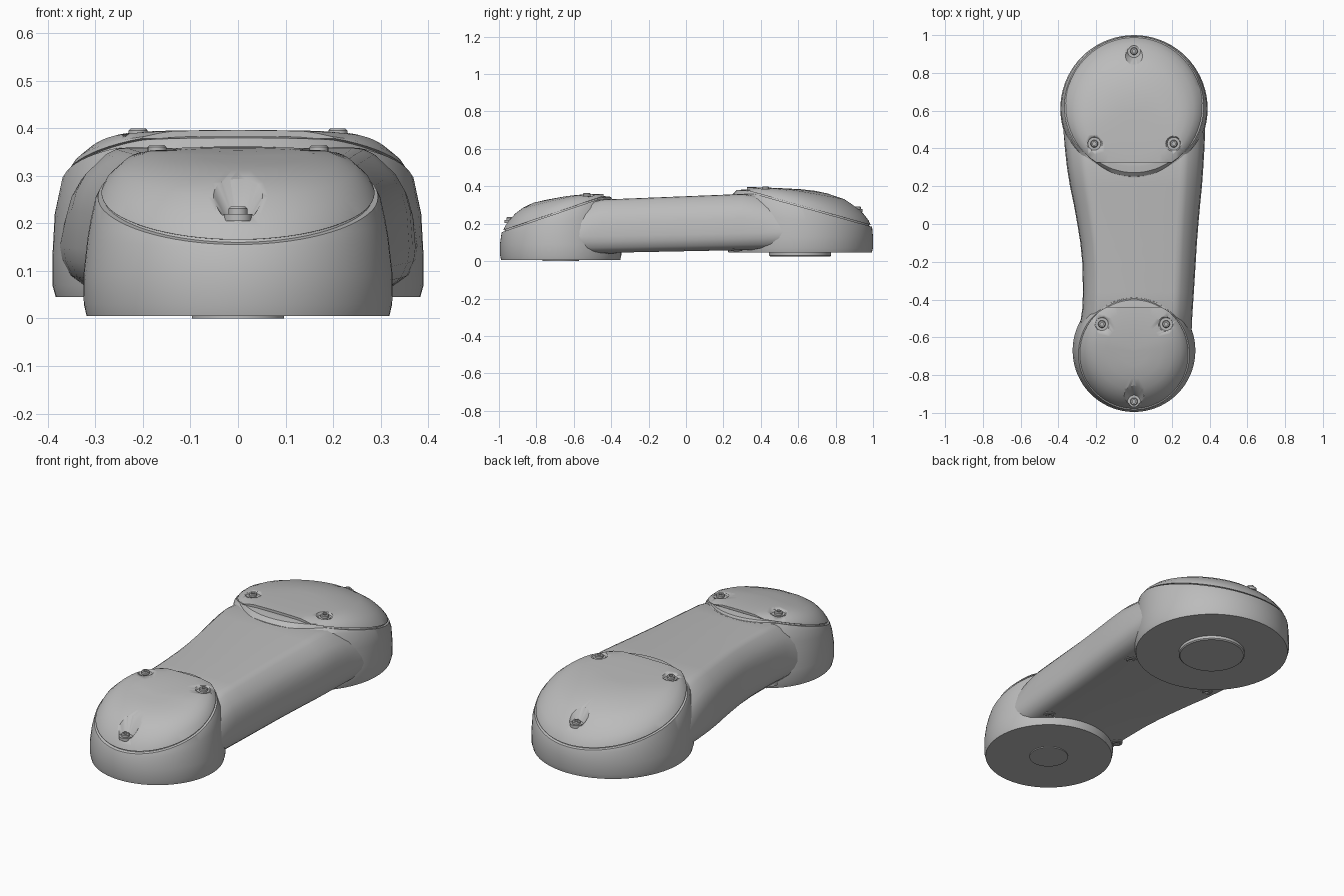
import bpy, bmesh, math
from mathutils import Vector

cube = bpy.data.objects.get("Cube")
if cube:
    bpy.data.objects.remove(cube)

grey = bpy.data.materials.new("plain grey")
grey.use_nodes = True
grey.diffuse_color = (0.5, 0.5, 0.5, 1)
shader = next(n for n in grey.node_tree.nodes if n.type == 'BSDF_PRINCIPLED')
shader.inputs["Base Color"].default_value = (0.5, 0.5, 0.5, 1)
shader.inputs["Roughness"].default_value = 0.6
SEG = 72


def finish(bm, name, angle=32):
    bmesh.ops.recalc_face_normals(bm, faces=bm.faces)
    mesh = bpy.data.meshes.new(name)
    bm.to_mesh(mesh)
    bm.free()
    ob = bpy.data.objects.new(name, mesh)
    bpy.context.collection.objects.link(ob)
    mesh.materials.append(grey)
    bpy.ops.object.select_all(action='DESELECT')
    ob.select_set(True)
    bpy.context.view_layer.objects.active = ob
    bpy.ops.object.shade_smooth_by_angle(angle=math.radians(angle))
    return ob


def skin(bm, rings):
    """Bridge equal loops of points and close both ends."""
    loops = [[bm.verts.new(p) for p in ring] for ring in rings]
    n = len(loops[0])
    for a, b in zip(loops, loops[1:]):
        for i in range(n):
            j = (i + 1) % n
            bm.faces.new((a[i], a[j], b[j], b[i]))
    bm.faces.new(loops[0])
    bm.faces.new(loops[-1])


def lathe(name, x, y, profile, seg=SEG):
    bm = bmesh.new()
    skin(bm, [[(x + r * math.cos(math.tau * i / seg), y + r * math.sin(math.tau * i / seg), z)
               for i in range(seg)] for r, z in profile])
    return finish(bm, name)


def dome(cy, rings, top, inset=0.0):
    """Round housing whose upper rings tilt along the arm, flattened at the top."""
    bm = bmesh.new()
    loops = []
    for r, z, tilt in rings:
        r -= min(inset, r / 2)
        loop = []
        for i in range(SEG):
            a = math.tau * i / SEG
            dy = r * math.sin(a)
            h = z + tilt * dy
            # soft flattening towards the top height
            if h > top - 0.02:
                h = top - 0.02 * math.exp(-(h - top + 0.02) / 0.02)
            loop.append((r * math.cos(a), cy + dy, h))
        loops.append(loop)
    skin(bm, loops)
    return bm


def slice_off(bm, point, normal):
    """Remove what lies on the normal's side and cap the cut."""
    bmesh.ops.bisect_plane(bm, geom=bm.verts[:] + bm.edges[:] + bm.faces[:], dist=1e-5,
                           plane_co=point, plane_no=normal, clear_outer=True)
    bmesh.ops.holes_fill(bm, edges=[e for e in bm.edges if e.is_boundary], sides=0)


def screw(name, x, y, z, r=0.02):
    lathe(name, x, y, [(r * 1.5, z - 0.012), (r * 1.5, z + 0.003), (r, z + 0.003), (r, z + 0.014),
                       (r * 0.8, z + 0.018), (r * 0.45, z + 0.018), (r * 0.45, z + 0.008)], 18)


SMALL = dict(
    name="small", cy=-0.67, body_top=0.334, cap_top=0.363, seam=(-0.985, 0.155), slope=0.34,
    back=-0.44, side=1,
    rings=[(0.318, 0.005, 0), (0.324, 0.03, 0), (0.325, 0.09, 0), (0.316, 0.17, 0.06), (0.309, 0.21, 0.14),
           (0.30, 0.25, 0.21), (0.28, 0.288, 0.25), (0.25, 0.316, 0.25), (0.21, 0.333, 0.24),
           (0.15, 0.341, 0.2), (0.08, 0.342, 0.18), (0.01, 0.342, 0.17)],
    screws=[(-0.17, -0.53, 0.346), (0.17, -0.53, 0.346), (0, -0.94, 0.217)])
BIG = dict(
    name="big", cy=0.61, body_top=0.362, cap_top=0.398, seam=(0.34, 0.367), slope=-0.28,
    back=0.325, side=-1,
    rings=[(0.383, 0.045, 0), (0.39, 0.07, 0), (0.39, 0.13, 0), (0.385, 0.22, -0.1), (0.37, 0.29, -0.2),
           (0.35, 0.32, -0.22), (0.32, 0.345, -0.22), (0.28, 0.364, -0.21), (0.24, 0.374, -0.18),
           (0.15, 0.382, -0.14), (0.08, 0.385, -0.11), (0.01, 0.386, -0.1)],
    screws=[(-0.21, 0.425, 0.381), (0.21, 0.425, 0.381), (0, 0.915, 0.275)])


def seam_height(end, y):
    return end["seam"][1] + end["slope"] * (y - end["seam"][0])


for end in (SMALL, BIG):
    name = end["name"]
    up = Vector((0, -end["slope"], 1)).normalized()
    seam = Vector((0, *end["seam"]))
    # lower housing, with the groove floor under the cap
    bm = dome(end["cy"], end["rings"], end["body_top"])
    slice_off(bm, seam, up)
    finish(bm, name + "_end_housing")
    bm = dome(end["cy"], end["rings"], end["cap_top"] - 0.014, 0.012)
    slice_off(bm, seam + up * 0.012, up)
    finish(bm, name + "_cap_gasket")
    # tilted cover cap with a straight inner edge
    bm = dome(end["cy"], end["rings"], end["cap_top"], 0.003)
    slice_off(bm, seam + up * 0.007, -up)
    slice_off(bm, Vector((0, end["back"], 0)), Vector((0, end["side"], 0)))
    cap = finish(bm, name + "_cover_cap")
    bevel = cap.modifiers.new("soft rim", 'BEVEL')
    bevel.width, bevel.segments = 0.007, 2
    bevel.limit_method, bevel.angle_limit = 'ANGLE', math.radians(50)
    # flared pockets around the cap screws
    for k, (x, y, z) in enumerate(end["screws"]):
        cutter = lathe(f"{name}_pocket_cutter_{k}", x, y, [(0.034, z), (0.1, z + 0.1)], 32)
        cutter.hide_render = True
        cutter.hide_set(True)
        cutter.display_type = 'WIRE'
        cut = cap.modifiers.new("pocket", 'BOOLEAN')
        cut.operation, cut.solver, cut.object = 'DIFFERENCE', 'EXACT', cutter
        screw(f"{name}_cap_screw_{k}", x, y, z)

# mounting bosses under both ends
lathe("small_mount_boss", 0, -0.67, [(0.097, 0.0), (0.097, 0.02)])
lathe("big_mount_boss", 0, 0.61, [(0.16, 0.025), (0.166, 0.03), (0.166, 0.06)])

# arm: y, width towards -x, width towards +x
stations = [(-0.67, 0.30, 0.30), (-0.6, 0.298, 0.303), (-0.55, 0.29, 0.306), (-0.5, 0.281, 0.308),
            (-0.45, 0.274, 0.311), (-0.36, 0.27, 0.317), (-0.2, 0.274, 0.327), (-0.1, 0.284, 0.333),
            (0, 0.30, 0.341), (0.1, 0.318, 0.35), (0.2, 0.339, 0.36), (0.3, 0.355, 0.367),
            (0.4, 0.366, 0.373), (0.5, 0.374, 0.377), (0.6, 0.377, 0.377)]
# half section: share of width, height measured from the bottom or from the top
low = [(0.78, 0.0), (0.88, 0.008), (0.95, 0.028), (0.99, 0.06), (1.0, 0.09)]
high = [(0.985, 0.13), (0.955, 0.09), (0.9, 0.055), (0.78, 0.014), (0.72, 0.003), (0.66, 0.0)]
rings = []
for y, left, right in stations:
    top = min(0.347 + 0.04 * y, seam_height(SMALL, y) - 0.004, seam_height(BIG, y) - 0.004)
    base = 0.053 + 0.02 * y
    half = [(f, base + h) for f, h in low] + [(f, top - h) for f, h in high]
    rings.append([(f * right, y, z) for f, z in half] + [(-f * left, y, z) for f, z in reversed(half)])
bm = bmesh.new()
skin(bm, rings)
finish(bm, "arm", 40)

# screws on the underside of the arm
for x in (-1, 1):
    for y, off in ((0.27, 0.25), (-0.4, 0.22)):
        z = 0.053 + 0.02 * y
        lathe("underside_screw", x * off, y, [(0.03, z + 0.02), (0.03, z - 0.003), (0.02, z - 0.003),
                                              (0.016, z - 0.006), (0.008, z - 0.006), (0.008, z)], 18)
